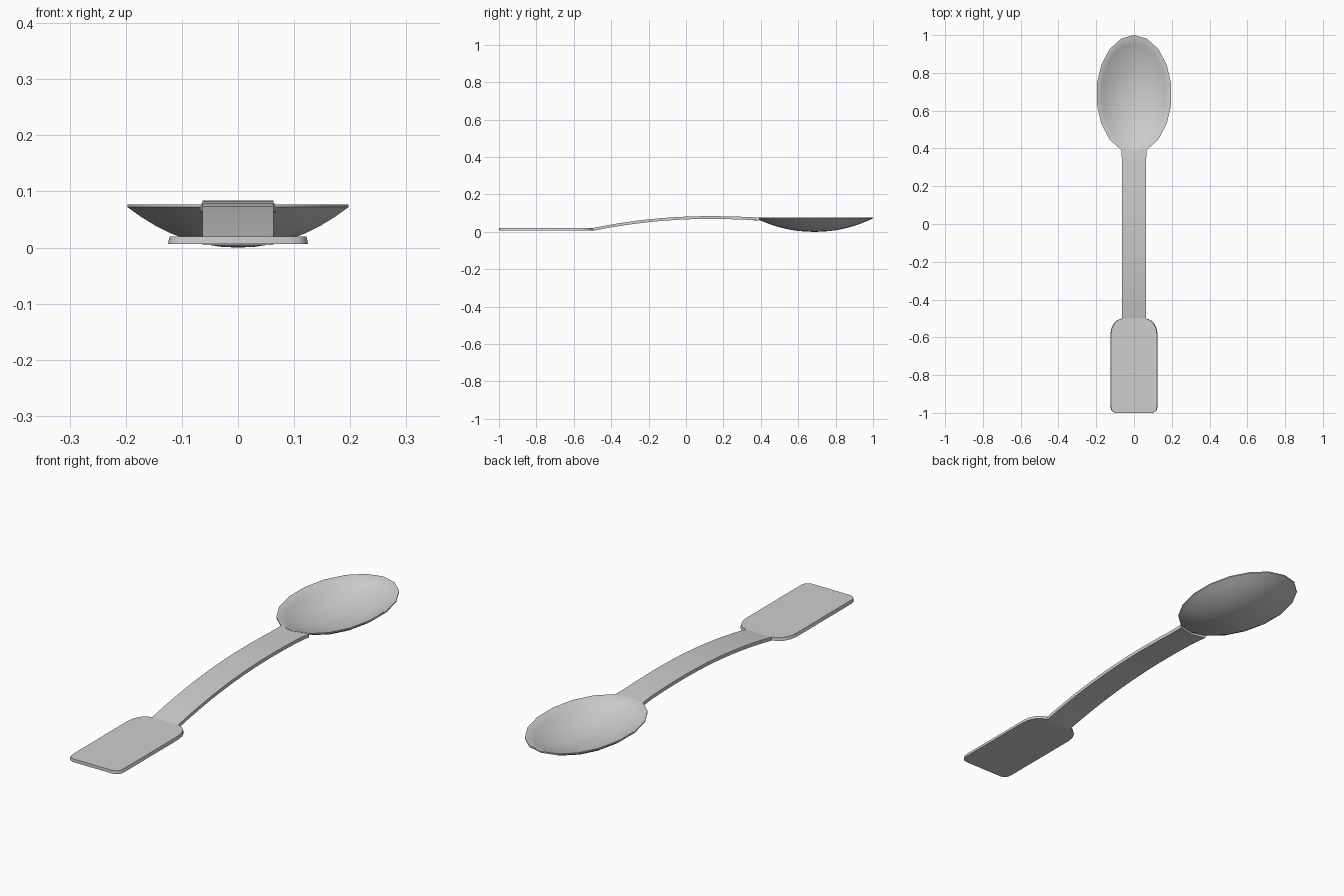
import bpy, bmesh, math

cube = bpy.data.objects.get("Cube")
if cube:
    bpy.data.objects.remove(cube, do_unlink=True)

metal = bpy.data.materials.new("grey metal")
metal.use_nodes = True
GREY = (0.62, 0.62, 0.62, 1)
metal.diffuse_color = GREY
metal.node_tree.nodes["Principled BSDF"].inputs["Base Color"].default_value = GREY


def finish(bm, name):
    """Turn a bmesh into a smooth-shaded object with sharp edges kept."""
    bmesh.ops.recalc_face_normals(bm, faces=bm.faces)
    mesh = bpy.data.meshes.new(name)
    bm.to_mesh(mesh)
    bm.free()
    mesh.materials.append(metal)
    obj = bpy.data.objects.new(name, mesh)
    bpy.context.collection.objects.link(obj)
    bpy.ops.object.select_all(action="DESELECT")
    obj.select_set(True)
    bpy.context.view_layer.objects.active = obj
    bpy.ops.object.shade_smooth_by_angle(angle=math.radians(35))
    return obj


def bridge(bm, loop_a, loop_b):
    """Join two closed loops of equal length with quads."""
    n = len(loop_a)
    for i in range(n):
        j = (i + 1) % n
        bm.faces.new((loop_a[i], loop_a[j], loop_b[j], loop_b[i]))


# Bowl: oval dish with a thin wall, from outer bottom over the rim to inner bottom
SIDES, CENTRE, RX, RY, WALL = 18, 0.687, 0.2, 0.313, 0.006
RIM = 0.077


def oval(bm, r, z, inset=0):
    return [bm.verts.new(((RX - inset) * r * math.sin(a),
                          CENTRE + (RY - inset) * r * math.cos(a), z))
            for a in (math.tau * k / SIDES for k in range(SIDES))]


bm = bmesh.new()
steps = [0.15, 0.3, 0.45, 0.6, 0.75, 0.88, 1]
rings = [oval(bm, r, 0.072 * r ** 2.1) for r in steps]
rings.append(oval(bm, 1, RIM))
rings += [oval(bm, r, 0.009 + (RIM - 0.009) * r ** 2.1, WALL) for r in reversed(steps)]
for a, b in zip(rings, rings[1:]):
    bridge(bm, a, b)
for ring, z in ((rings[0], 0), (rings[-1], 0.009)):
    tip = bm.verts.new((0, CENTRE, z))
    for i in range(SIDES):
        bm.faces.new((ring[i], ring[(i + 1) % SIDES], tip))
finish(bm, "bowl")


# Handle: arched strip whose ends follow the bowl rim and the paddle shoulder
def arch(y):
    rise, reach = (0.064, 0.62) if y < 0.12 else (0.007, 0.26)
    return 0.084 - rise * ((y - 0.12) / reach) ** 2


START, END, COUNT, THICK = -0.5, 0.393, 12, 0.015
bm = bmesh.new()
sections = []
for k in range(COUNT + 1):
    y = START + (END - START) * k / COUNT
    half = 0.067 if k == COUNT else 0.063
    mid_y = y - 0.016 if k == COUNT else y
    top = [bm.verts.new((x, yy, arch(y)))
           for x, yy in ((-half, y), (0, mid_y), (half, y))]
    low = [bm.verts.new((v.co.x, v.co.y, v.co.z - THICK)) for v in reversed(top)]
    sections.append(top + low)
for a, b in zip(sections, sections[1:]):
    bridge(bm, a, b)
for s in (sections[0], sections[-1]):
    bm.faces.new((s[0], s[1], s[4], s[5]))
    bm.faces.new((s[1], s[2], s[3], s[4]))
finish(bm, "handle")

# Paddle: flat plate with small front corners and broad rounded shoulders
right = [(0.095, -1), (0.112, -0.994), (0.121, -0.984), (0.125, -0.965),
         (0.125, -0.585), (0.12, -0.553), (0.106, -0.525), (0.088, -0.509),
         (0.063, -0.499)]
outline = right + [(-x, y) for x, y in reversed(right)]
bm = bmesh.new()
low = [bm.verts.new((x, y, 0.006)) for x, y in outline]
top = [bm.verts.new((x * 0.975, y if y < -0.9 else y - 0.001, 0.02)) for x, y in outline]
bridge(bm, low, top)
bm.faces.new(top)
bm.faces.new(low)
finish(bm, "paddle")
